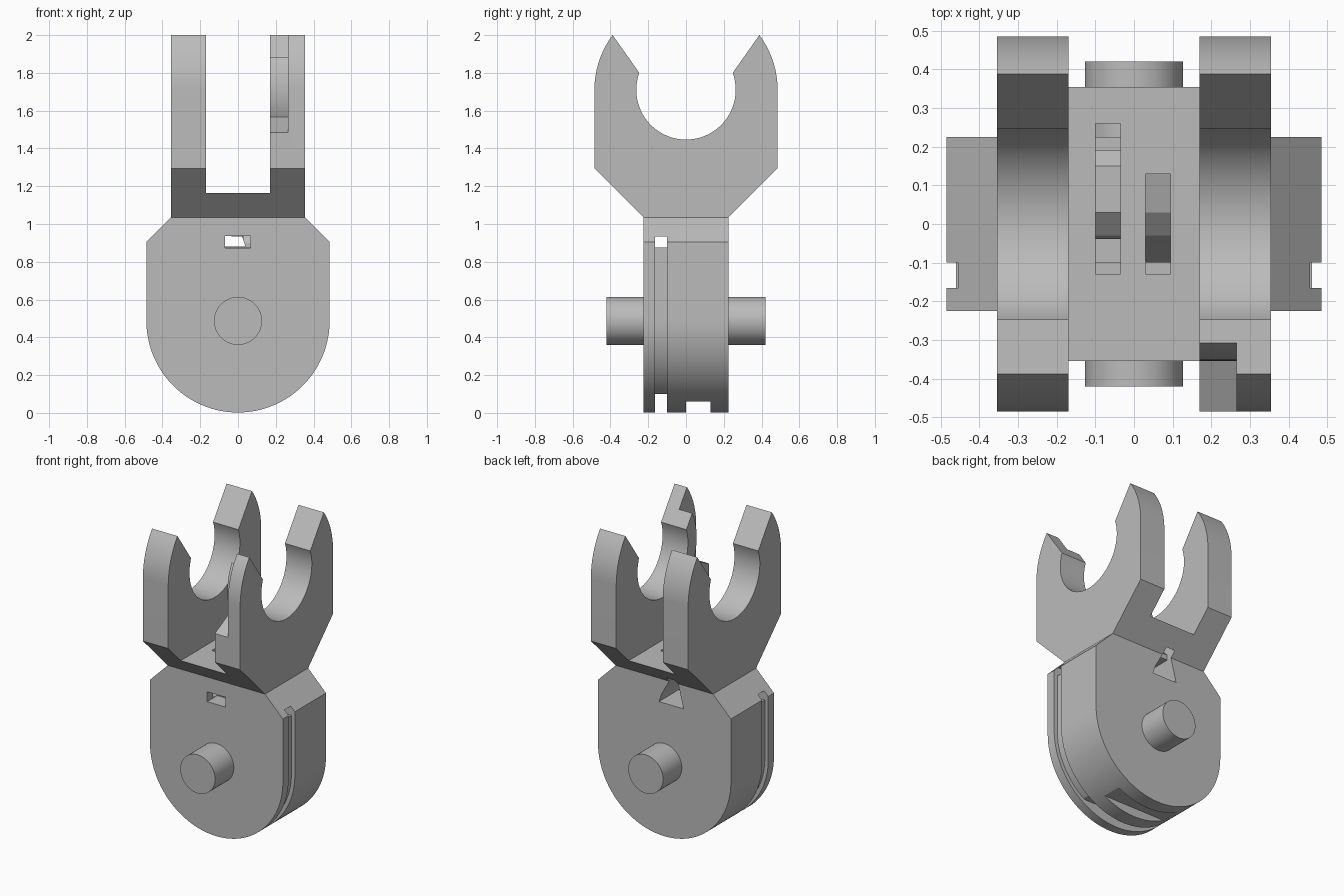
import bpy
import bmesh
from math import sin, cos, pi, atan2
from mathutils import Vector

cube = bpy.data.objects.get("Cube")
if cube:
    bpy.data.objects.remove(cube, do_unlink=True)

grey = bpy.data.materials.new("plain grey")
grey.use_nodes = True
grey.diffuse_color = (0.5, 0.5, 0.5, 1)
grey.node_tree.nodes["Principled BSDF"].inputs["Base Color"].default_value = (0.5, 0.5, 0.5, 1)


def arc(cz, r, a0, a1, n):
    """Points on a circle centred on the axis at height cz."""
    return [(r * cos(a0 + (a1 - a0) * i / n), cz + r * sin(a0 + (a1 - a0) * i / n))
            for i in range(n + 1)]


def prism(name, profile, axis, lo, hi):
    """Extrude an outline (side, height) along x or y."""
    bm = bmesh.new()
    place = (lambda p: (lo, p[0], p[1])) if axis == "x" else (lambda p: (p[0], lo, p[1]))
    face = bm.faces.new([bm.verts.new(place(p)) for p in profile])
    out = bmesh.ops.extrude_face_region(bm, geom=[face])
    shift = Vector((hi - lo, 0, 0)) if axis == "x" else Vector((0, hi - lo, 0))
    bmesh.ops.translate(bm, vec=shift, verts=[v for v in out["geom"] if isinstance(v, bmesh.types.BMVert)])
    bmesh.ops.recalc_face_normals(bm, faces=bm.faces)
    mesh = bpy.data.meshes.new(name)
    bm.to_mesh(mesh)
    bm.free()
    mesh.materials.append(grey)
    obj = bpy.data.objects.new(name, mesh)
    bpy.context.collection.objects.link(obj)
    return obj


def rect(s0, s1, z0, z1):
    return [(s0, z0), (s1, z0), (s1, z1), (s0, z1)]


def carve(obj, cutters):
    for c in cutters:
        c.hide_render = True
        mod = obj.modifiers.new(c.name, "BOOLEAN")
        mod.operation = "DIFFERENCE"
        mod.solver = "EXACT"
        mod.object = c
    bpy.context.view_layer.update()
    done = obj.evaluated_get(bpy.context.evaluated_depsgraph_get())
    mesh = bpy.data.meshes.new_from_object(done)
    obj.modifiers.clear()
    obj.data = mesh


def smooth(obj):
    bpy.ops.object.select_all(action="DESELECT")
    obj.select_set(True)
    bpy.context.view_layer.objects.active = obj
    bpy.ops.object.shade_smooth_by_angle(angle=pi / 9)


HUB = 0.487      # height of the pins
CLAW = 1.71      # height of the claw centre
NECK = 1.035     # where the fork meets the body

# Rounded body with chamfered shoulders
body = prism("body", arc(HUB, 0.485, pi, 2 * pi, 64)
             + [(0.485, 0.905), (0.355, NECK), (-0.355, NECK), (-0.485, 0.905)],
             "y", -0.225, 0.225)

# Fork: one claw outline across the full width, later split into two arms
lip = atan2(0.29, 0.388)
mouth = atan2(0.09, 0.247)
fork = prism("fork", [(-0.225, NECK), (0.225, NECK), (0.485, 1.295)]
             + arc(CLAW, 0.485, 0, lip, 14)
             + arc(CLAW, 0.263, mouth, -pi - mouth, 56)
             + arc(CLAW, 0.485, pi - lip, pi, 14) + [(-0.485, 1.295)],
             "x", -0.355, 0.355)

# Gap between the arms, and the relief inside the left front prong
arm_gap = prism("arm_gap", rect(-0.17, 0.17, 1.165, 2.2), "y", -0.7, 0.7)
relief = prism("relief", arc(CLAW, 0.354, pi - 0.53, pi + 0.42, 16)
               + [(-0.485, 1.485), (-0.6, 1.485), (-0.6, 2.2), (-0.305, 2.2)],
               "x", 0.1, 0.265)

# Groove round the body, the gap over its core, and the bottom recess
core = [(x, max(z, 0.10)) for x, z in arc(HUB, 0.46, pi, 2 * pi, 64)]
groove = prism("groove", [(-0.46, 0.935)] + core
               + [(0.46, 0.935), (0.6, 0.935), (0.6, -0.1), (-0.6, -0.1), (-0.6, 0.935)],
               "y", -0.165, -0.10)
core_gap = prism("core_gap", rect(-0.6, 0.6, 0.875, 0.935), "y", -0.165, -0.10)
recess = prism("recess", rect(-0.6, 0.6, -0.1, 0.06), "y", 0, 0.13)

# Windows in the front and back faces
front_window = prism("front_window", rect(-0.068, 0.065, 0.872, 0.937), "y", -0.3, -0.12)
back_window = prism("back_window", [(-0.14, 0.88), (0.04, 0.88), (0.02, 0.937),
                                    (-0.035, NECK), (-0.10, NECK)], "y", -0.12, 0.3)

# Two curved channels dropping from the floor between the arms
short_channel = prism("short_channel", [(0.13, 1.3), (0.13, 1.13), (0.03, 1.10), (-0.03, 1.05),
                                        (-0.06, 0.98), (-0.10, 0.90), (-0.13, 0.90), (-0.13, 1.3)],
                      "x", 0.03, 0.095)
long_channel = prism("long_channel", [(0.26, 1.3), (0.26, 0.95), (0.19, 0.95), (0.19, 1.07),
                                      (0.15, 1.11), (0.03, 1.11), (-0.03, 1.06), (-0.06, 0.98),
                                      (-0.10, 0.90), (-0.13, 0.90), (-0.13, 1.3)],
                     "x", -0.10, -0.035)

channels = [short_channel, long_channel]
body_cuts = [groove, core_gap, recess, front_window, back_window]
fork_cuts = [arm_gap, relief]
carve(body, body_cuts + channels)
carve(fork, fork_cuts + channels)
for c in body_cuts + fork_cuts + channels:
    bpy.data.objects.remove(c, do_unlink=True)

# Pivot pins on the front and back
pins = [prism(name, arc(HUB, 0.127, 0, 2 * pi, 48)[:-1], "y", *span)
        for name, span in (("front_pin", (-0.42, -0.2)), ("back_pin", (0.2, 0.42)))]

for part in [body, fork] + pins:
    smooth(part)
